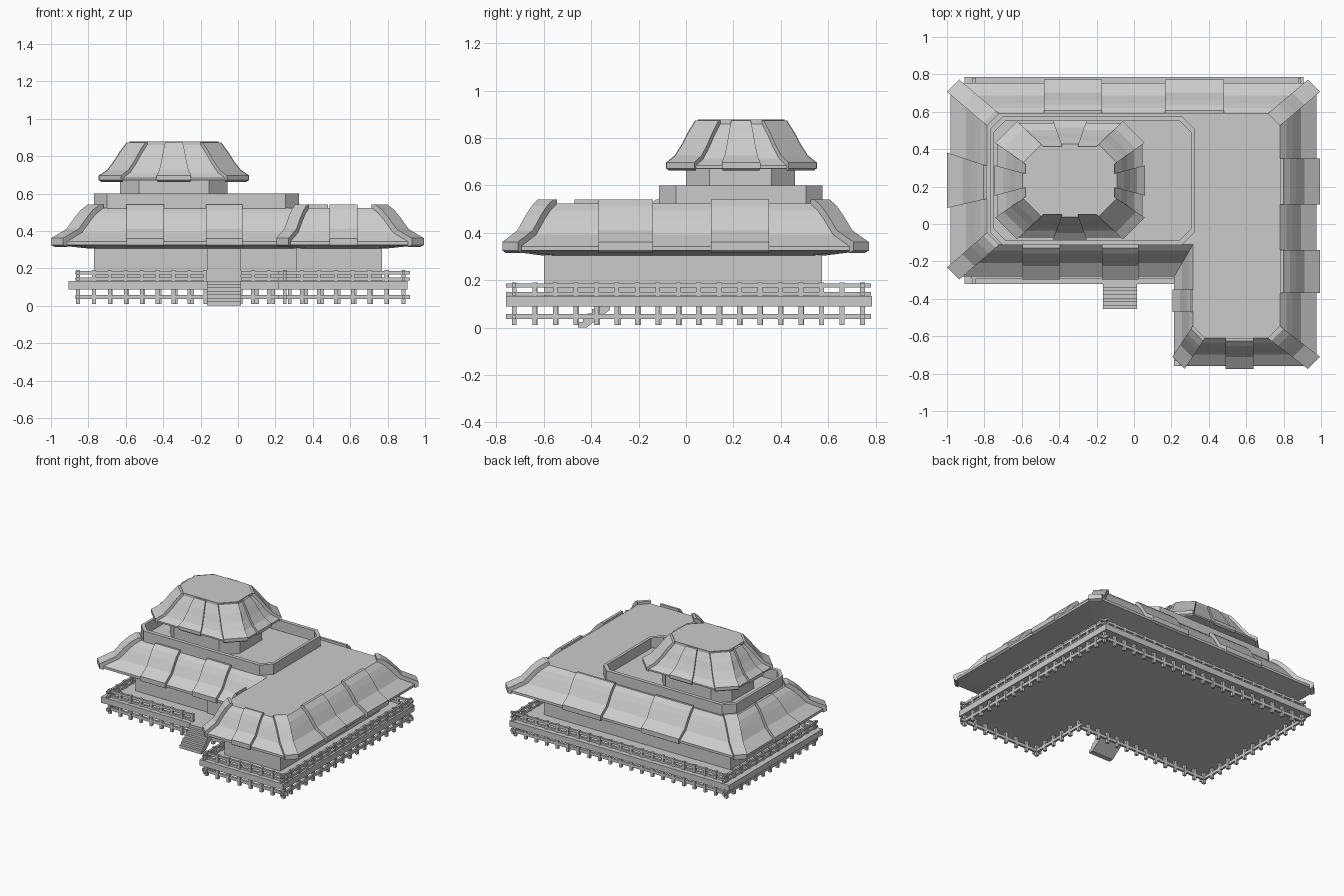
import bpy, bmesh
from mathutils import Vector

if "Cube" in bpy.data.objects:
    bpy.data.objects.remove(bpy.data.objects["Cube"])


def finish(name, bm):
    bmesh.ops.recalc_face_normals(bm, faces=bm.faces)
    me = bpy.data.meshes.new(name)
    bm.to_mesh(me)
    bm.free()
    ob = bpy.data.objects.new(name, me)
    bpy.context.collection.objects.link(ob)
    return ob


def loft(name, rings):
    """Capped skin over rings with equal point counts."""
    bm = bmesh.new()
    vs = [[bm.verts.new(p) for p in r] for r in rings]
    n = len(rings[0])
    for a, b in zip(vs, vs[1:]):
        for i in range(n):
            j = (i + 1) % n
            bm.faces.new((a[i], a[j], b[j], b[i]))
    bm.faces.new(vs[0])
    bm.faces.new(vs[-1])
    return finish(name, bm)


def flat(poly, z):
    return [Vector((p[0], p[1], z)) for p in poly]


def prism(name, poly, z0, z1):
    return loft(name, [flat(poly, z0), flat(poly, z1)])


def chamfer(poly, cut, skip=()):
    out = []
    for i, p in enumerate(poly):
        p = Vector(p)
        if i in skip:
            out.append(p)
            continue
        for q in (poly[i - 1], poly[(i + 1) % len(poly)]):
            out.append(p + (Vector(q) - p).normalized() * cut)
    return out


def rect(x0, x1, y0, y1):
    return [(x0, y0), (x1, y0), (x1, y1), (x0, y1)]


def ell(x0, x1, y0, y1, xw, yw):
    """L plan: left wing front at yw, right wing's left side at xw."""
    return [(x0, yw), (xw, yw), (xw, y0), (x1, y0), (x1, y1), (x0, y1)]


def roof(name, outer, inner, prof, under):
    def ring(f, z):
        return flat([Vector(o).lerp(Vector(i), f) for o, i in zip(outer, inner)], z)
    loft(name, [ring(0.97, under)] + [ring(f, z) for f, z in prof])


def strip(name, o0, o1, i0, i1, prof, lift=0.017, out=0.1):
    """Raised band following the roof slope from eave to top."""
    top = [(f - out, z + lift * (k > 0)) for k, (f, z) in enumerate(prof)]
    loop = top + [(1.0, prof[-1][1] + lift)] + [(f, z - 0.01) for f, z in reversed(prof)]
    rings = []
    for o, i in ((o0, i0), (o1, i1)):
        o, i = Vector(o), Vector(i)
        rings.append([(*(o + (i - o) * f), z) for f, z in loop])
    loft(name, rings)


def box(bm, x0, x1, y0, y1, z0, z1):
    vs = [bm.verts.new((x, y, z)) for z in (z0, z1) for x, y in rect(x0, x1, y0, y1)]
    for f in ((0, 1, 2, 3), (4, 5, 6, 7), (0, 1, 5, 4), (1, 2, 6, 5), (2, 3, 7, 6), (3, 0, 4, 7)):
        bm.faces.new([vs[k] for k in f])


# Deck and walls
prism("deck", ell(-0.905, 0.905, -0.76, 0.785, 0.215, -0.32), 0.088, 0.133)
prism("walls", ell(-0.77, 0.77, -0.6, 0.575, 0.31, -0.11), 0.13, 0.33)
prism("door", rect(-0.165, 0.015, -0.125, -0.1), 0.13, 0.31)

# Main roof with flared slopes
prof = [(0, 0.325), (0, 0.343), (0.42, 0.392), (0.66, 0.458), (0.82, 0.495), (1, 0.523)]
outer = chamfer(ell(-0.98, 0.975, -0.76, 0.755, 0.215, -0.28), 0.065, (1,))
inner = chamfer(ell(-0.785, 0.78, -0.61, 0.59, 0.315, -0.11), 0.065, (1,))
roof("main_roof", outer, inner, prof, 0.305)

# Hip bands on the convex corners
for k in (0, 3, 5, 7, 9):
    strip("hip_band", outer[k], outer[k + 1], inner[k], inner[k + 1], prof, 0.018)

# Raised roof panels along each side
for a, b, yo, yi in ((-0.48, -0.17, 0.755, 0.59), (0.165, 0.48, 0.755, 0.59),
                     (-0.595, -0.395, -0.28, -0.11), (-0.17, 0.025, -0.28, -0.11),
                     (0.49, 0.64, -0.76, -0.61)):
    strip("roof_panel", (a, yo), (b, yo), (a, yi), (b, yi), prof)
for a, b, c, d, xo, xi in ((0.105, 0.35, 0.105, 0.35, 0.975, 0.78),
                           (-0.37, -0.14, -0.37, -0.14, 0.975, 0.78),
                           (-0.47, -0.35, -0.47, -0.35, 0.215, 0.315),
                           (0.09, 0.375, 0.135, 0.31, -0.98, -0.785)):
    strip("roof_panel", (xo, a), (xo, b), (xi, c), (xi, d), prof)

# Parapet around the upper terrace (open ring)
po = chamfer(rect(-0.77, 0.325, -0.113, 0.577), 0.07)
pi_ = chamfer(rect(-0.75, 0.305, -0.085, 0.55), 0.06)
bm = bmesh.new()
loops = [[bm.verts.new(p) for p in flat(q, z)]
         for q, z in ((po, 0.5), (po, 0.6), (pi_, 0.6), (pi_, 0.5))]
for a, b in zip(loops, loops[1:] + loops[:1]):
    for i in range(8):
        j = (i + 1) % 8
        bm.faces.new((a[i], a[j], b[j], b[i]))
finish("parapet", bm)

# Tower with eight-sided roof
prism("tower_walls", chamfer(rect(-0.63, -0.055, 0.0, 0.46), 0.1), 0.51, 0.68)
tprof = [(0, 0.672), (0, 0.683), (0.3, 0.713), (0.55, 0.762), (0.75, 0.81), (1, 0.86)]
tout = chamfer(rect(-0.73, 0.045, -0.072, 0.54), 0.115)
tin = chamfer(rect(-0.58, -0.105, 0.05, 0.415), 0.095)
roof("tower_roof", tout, tin, tprof, 0.668)
prism("tower_cap", tin, 0.85, 0.878)
for k in (0, 2, 4, 6):
    strip("tower_hip_band", tout[k], tout[k + 1], tin[k], tin[k + 1], tprof, 0.013, 0.08)
for yo, yi in ((-0.072, 0.05), (0.54, 0.415)):
    strip("tower_panel", (-0.43, yo), (-0.255, yo), (-0.385, yi), (-0.3, yi), tprof, 0.013)
for xo, xi in ((-0.73, -0.58), (0.045, -0.105)):
    strip("tower_panel", (xo, 0.155), (xo, 0.31), (xi, 0.195), (xi, 0.27), tprof, 0.013)

# Railing: posts through the deck, two upper rails and one lower rail
bm = bmesh.new()
path = ell(-0.855, 0.885, -0.725, 0.745, 0.25, -0.285)
h, over = 0.01, 0.035
for k, (x0, y0) in enumerate(path):
    x1, y1 = path[(k + 1) % 6]
    a, b = Vector((x0, y0)), Vector((x1, y1))
    n = round((b - a).length / 0.088)
    for i in range(n):
        p = a.lerp(b, i / n)
        top = 0.09 if k == 0 and -0.165 < p.x < 0.015 else 0.19
        box(bm, p.x - h, p.x + h, p.y - h, p.y + h, 0.01, top)
    xa, xb = sorted((x0, x1))
    ya, yb = sorted((y0, y1))
    ex, ey = (over, 0.008) if k % 2 == 0 else (0.008, over)
    for z0, z1 in ((0.036, 0.058), (0.136, 0.15), (0.168, 0.185)):
        spans = [(xa - ex * (xa > -0.8 or k % 2), xb + ex)]
        if k == 0:
            spans = [(xa - 0.015, xb)]
            if z0 > 0.1:
                spans = [(xa - 0.015, -0.165), (0.015, xb)]
        for s, e in spans:
            box(bm, s, e, ya - ey, yb + ey, z0, z1)
finish("railing", bm)

# Front steps with sloped underside
steps, run, rise = 7, 0.135 / 7, 0.128 / 7
side = [(-0.455, 0.0)]
for i in range(steps):
    z = 0.005 + rise * (i + 1)
    side += [(-0.455 + run * i, z), (-0.455 + run * (i + 1), z)]
side += [(-0.32, 0.075), (-0.42, 0.0)]
loft("front_steps", [[(x, y, z) for y, z in side] for x in (-0.165, 0.015)])
